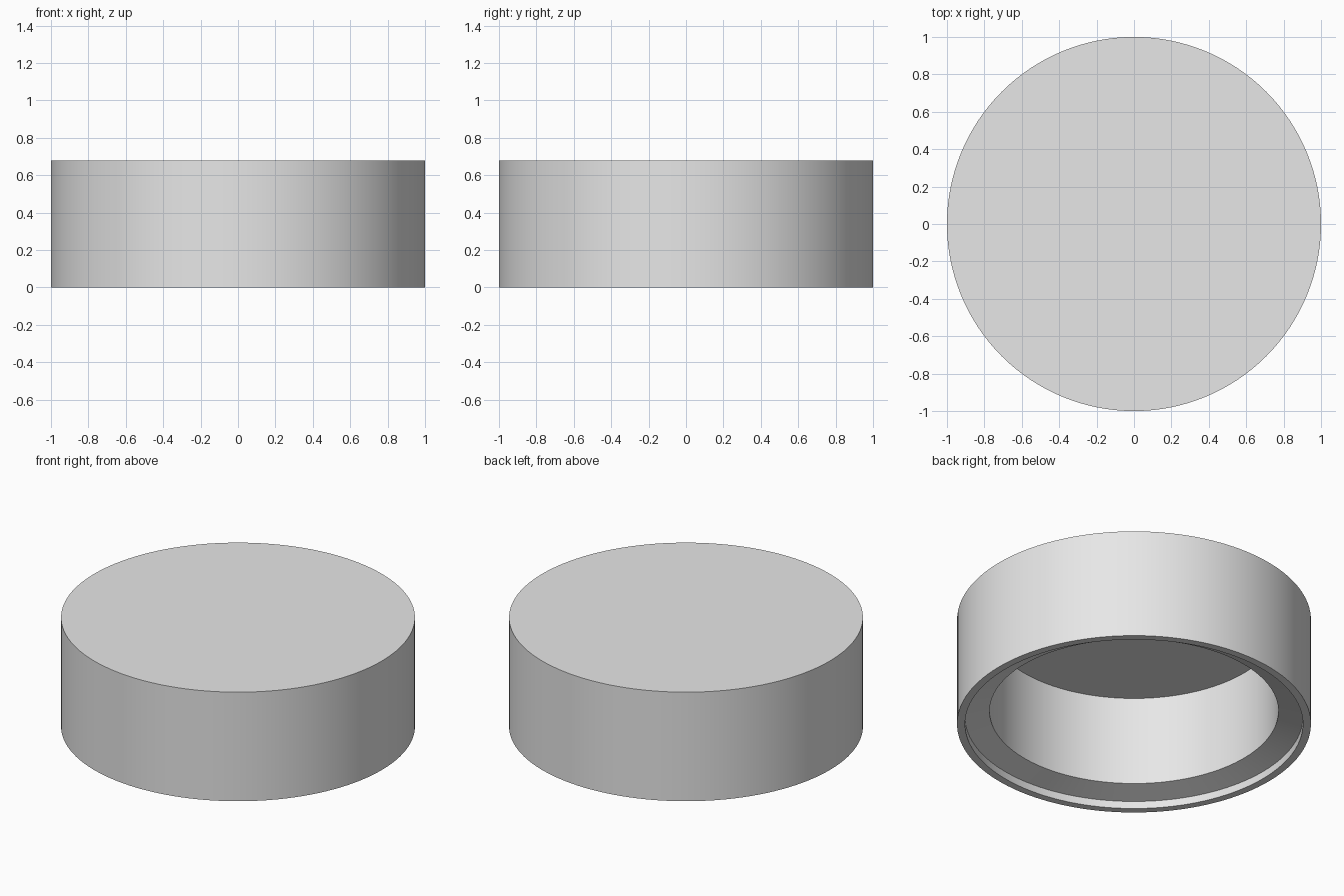
import bpy
import bmesh
import math

if "Cube" in bpy.data.objects:
    bpy.data.objects.remove(bpy.data.objects["Cube"])

SEGMENTS = 128

# Plain light grey
grey = bpy.data.materials.new("light_grey")
grey.diffuse_color = (0.8, 0.8, 0.8, 1.0)
grey.use_nodes = True
grey.node_tree.nodes["Principled BSDF"].inputs["Base Color"].default_value = grey.diffuse_color

# Half section (radius, height), from the top centre round to the inner ceiling
profile = [
    (0.0, 0.68), (1.0, 0.68),       # flat top
    (1.0, 0.0), (0.955, 0.0),       # outer wall and thin bottom rim
    (0.955, 0.046),                 # short lip
    (0.816, 0.083),                 # sloped seat
    (0.816, 0.638), (0.0, 0.638),   # bore and ceiling
]


def lathe(name, section, material):
    """Spin a section round the z axis into a closed solid."""
    bm = bmesh.new()
    verts = [bm.verts.new((r, 0, z)) for r, z in section]
    edges = [bm.edges.new(pair) for pair in zip(verts, verts[1:])]
    bmesh.ops.spin(bm, geom=verts + edges, cent=(0, 0, 0), axis=(0, 0, 1),
                   angle=2 * math.pi, steps=SEGMENTS, use_duplicate=False)
    bmesh.ops.remove_doubles(bm, verts=bm.verts, dist=1e-4)
    bmesh.ops.recalc_face_normals(bm, faces=bm.faces)
    mesh = bpy.data.meshes.new(name)
    bm.to_mesh(mesh)
    bm.free()
    mesh.materials.append(material)
    obj = bpy.data.objects.new(name, mesh)
    bpy.context.collection.objects.link(obj)
    return obj


# Hollow round cap, open underneath
cap = lathe("round_cap", profile, grey)
bpy.context.view_layer.objects.active = cap
cap.select_set(True)
bpy.ops.object.shade_smooth_by_angle(angle=math.radians(12))
